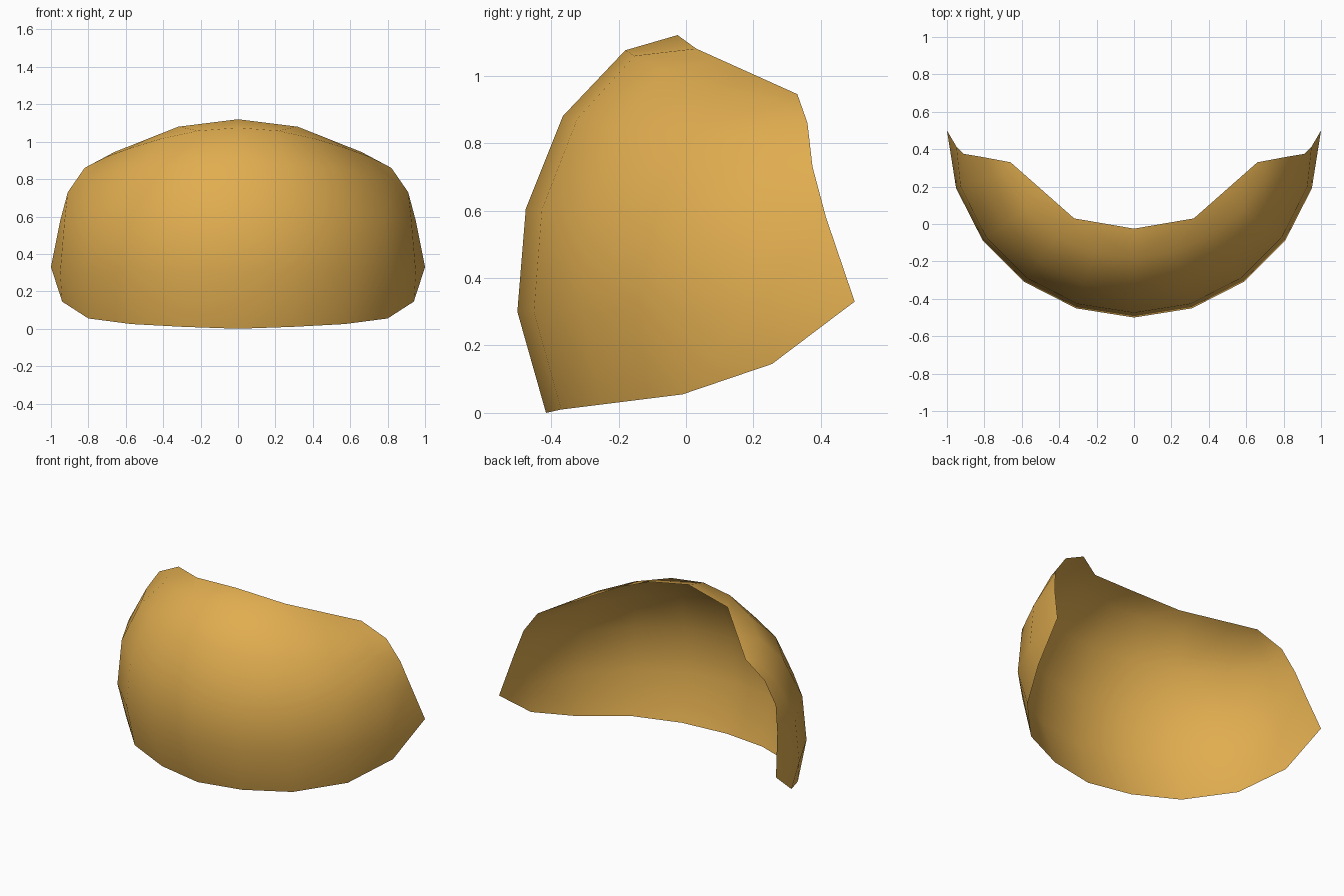
import bpy, bmesh
from math import sin, cos, radians
from mathutils import Vector

cube = bpy.data.objects.get("Cube")
if cube:
    bpy.data.objects.remove(cube, do_unlink=True)

# Amber material
amber = bpy.data.materials.new("amber")
amber.use_nodes = True
colour = (0.75, 0.42, 0.08, 1)
amber.diffuse_color = colour
amber.node_tree.nodes["Principled BSDF"].inputs["Base Color"].default_value = colour

# Left half of the rims, from the middle round to the tip
tip = (1, 0.5, 0.33)
lower_rim = [(0, -0.415, 0), (0.29, -0.37, 0.01), (0.57, -0.25, 0.025),
             (0.8, -0.01, 0.055), (0.94, 0.255, 0.145), tip]
upper_middle = (0, -0.025, 1.12)
upper_bend = Vector((0.32, 0.03, 1.08))
upper_corner = Vector((0.66, 0.33, 0.945))
side_rim = [tip, (0.95, 0.415, 0.58), (0.91, 0.375, 0.73), (0.82, 0.36, 0.86)]

# Bowl profile: radius, height, radius gain and height drop towards the sides
profile = [(1, 0.3, 0, 0), (0.975, 0.605, 0, 0.03),
           (0.865, 0.88, 0, 0.09), (0.68, 1.075, 0.06, 0.17)]


def bowl_point(column, radius, height, gain, drop):
    angle = radians(18 * column)
    side = sin(angle) ** 2
    r = radius + gain * side
    return (r * sin(angle), 0.5 - r * cos(angle), height - drop * side)


def upper_rim(column):
    if column == 0:
        return upper_middle
    return upper_bend.lerp(upper_corner, (column - 1) / 4)


# Rows of points from the lower rim to the upper rim
rows = [lower_rim]
for ring, edge in zip(profile, side_rim):
    rows.append([bowl_point(c, *ring) for c in range(5)] + [edge])
rows.append([upper_rim(c) for c in range(6)])

# Curved visor shell
bm = bmesh.new()
grid = [[bm.verts.new(p) for p in row] for row in rows]
for low, high in zip(grid, grid[1:]):
    for c in range(len(low) - 1):
        bm.faces.new((low[c], low[c + 1], high[c + 1], high[c]))
bmesh.ops.remove_doubles(bm, verts=bm.verts[:], dist=0.001)
for face in bm.faces:
    face.smooth = True
mesh = bpy.data.meshes.new("visor_shell")
bm.to_mesh(mesh)
bm.free()
mesh.materials.append(amber)
visor = bpy.data.objects.new("visor_shell", mesh)
bpy.context.collection.objects.link(visor)

# Right half
mirror = visor.modifiers.new("mirror", 'MIRROR')
mirror.use_clip = True
